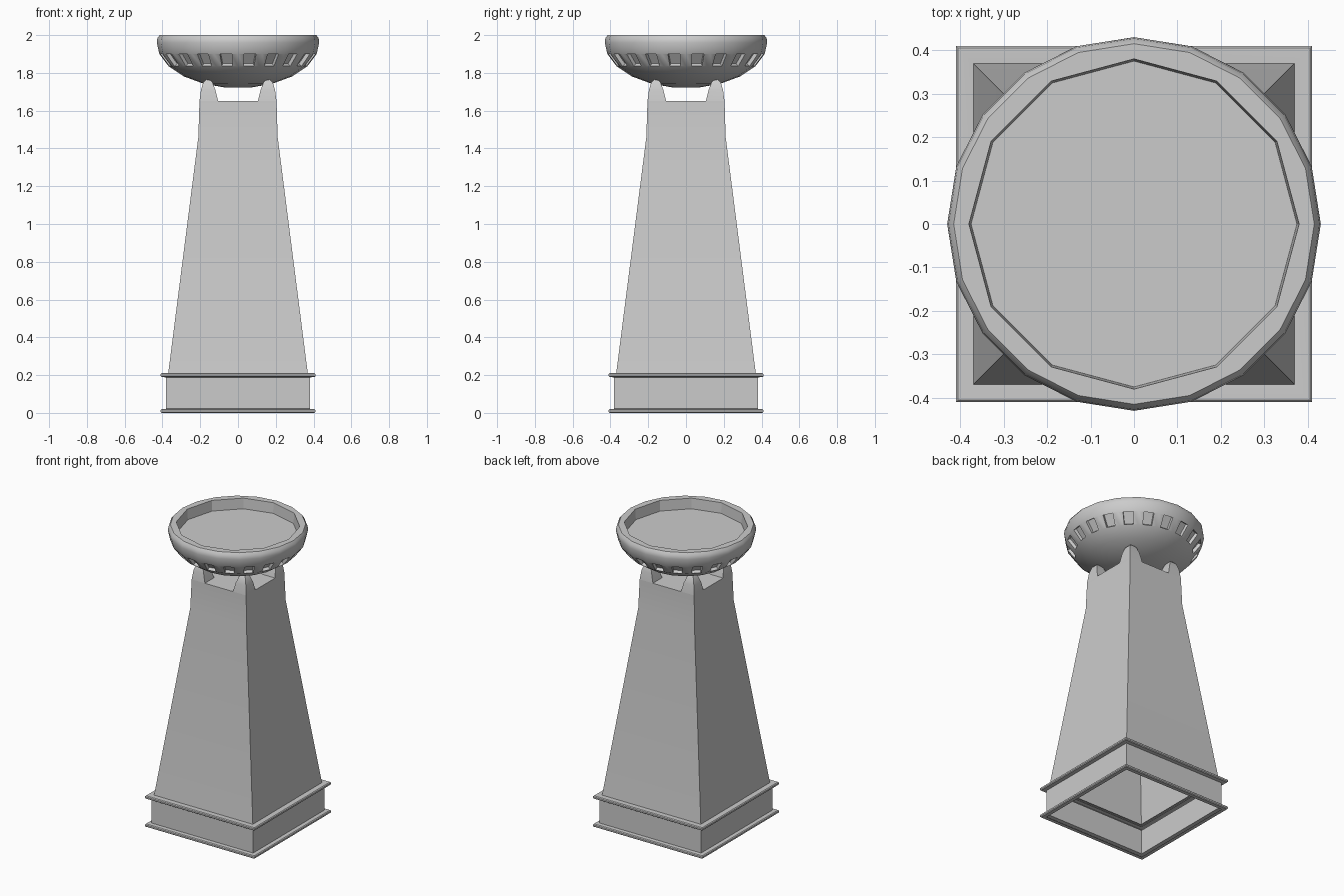
import bpy, bmesh
from math import sin, cos, pi, radians, sqrt
from mathutils import Vector

if "Cube" in bpy.data.objects:
    bpy.data.objects.remove(bpy.data.objects["Cube"])


def ring(bm, n, r, z, rot=0.0):
    return [bm.verts.new((r * cos(rot + 2 * pi * i / n), r * sin(rot + 2 * pi * i / n), z))
            for i in range(n)]


def skin(bm, rings):
    """Join successive rings with quads; returns the faces band by band."""
    bands = []
    for a, b in zip(rings, rings[1:]):
        n = len(a)
        bands.append([bm.faces.new((a[i], a[(i + 1) % n], b[(i + 1) % n], b[i])) for i in range(n)])
    return bands


def finish(name, bm, angle=30):
    me = bpy.data.meshes.new(name)
    bm.normal_update()
    bm.to_mesh(me)
    bm.free()
    ob = bpy.data.objects.new(name, me)
    bpy.context.collection.objects.link(ob)
    bpy.ops.object.select_all(action='DESELECT')
    ob.select_set(True)
    bpy.context.view_layer.objects.active = ob
    bpy.ops.object.shade_smooth_by_angle(angle=radians(angle))
    return ob


def square_loft(name, profile, cap_top=False):
    """Loft square rings from (half width, z) pairs."""
    bm = bmesh.new()
    rings = [ring(bm, 4, h * sqrt(2), z, pi / 4) for h, z in profile]
    skin(bm, rings)
    if cap_top:
        bm.faces.new(rings[-1])
    return finish(name, bm)


# Hollow plinth with a rounded moulding at bottom and top
square_loft("plinth", [(.38, 0), (.405, 0), (.41, .005), (.41, .015), (.405, .02), (.38, .022),
                       (.38, .188), (.405, .19), (.41, .195), (.41, .205), (.405, .21),
                       (.37, .21), (.35, .205)])

# Tapered hollow shaft
square_loft("shaft", [(.37, .205), (.21, 1.46), (.204, 1.65)], cap_top=True)

# Four corner prongs that carry the bowl: (z, inner, outer)
PRONG = [(1.65, .105, .204), (1.71, .12, .196), (1.75, .135, .184), (1.766, .15, .168)]
for k in range(4):
    bm = bmesh.new()
    rings = []
    for z, a, b in PRONG:
        pts = [(a, a), (b, a), (b, b), (a, b)]
        for _ in range(k):
            pts = [(-y, x) for x, y in pts]
        rings.append([bm.verts.new((x, y, z)) for x, y in pts])
    skin(bm, rings)
    bm.faces.new(rings[-1])
    finish(f"prong_{k + 1}", bm)

# Bowl: 20-sided squashed sphere, bottom to rim
bm = bmesh.new()
rings = [ring(bm, 20, .43 * cos(radians(t)), 1.96 - .24 * sin(radians(t)))
         for t in (80, 65, 48, 31.4, 14.5, 0)]
rings += [ring(bm, 20, .427, 1.983), ring(bm, 20, .415, 2.0)]
bands = skin(bm, rings)
bm.faces.new(rings[0][::-1])

# 12-sided basin inside the rim
basin = [ring(bm, 12, .38, 2.0), ring(bm, 12, .375, 1.93)]
skin(bm, basin)
bm.faces.new(basin[1])
edges = [e for e in bm.edges if e.is_boundary]
bmesh.ops.triangle_fill(bm, use_beauty=True, use_dissolve=False, edges=edges, normal=(0, 0, 1))

# Recessed panels around the bowl, one per side
bm.normal_update()
panels = bands[3]
bmesh.ops.inset_individual(bm, faces=panels, thickness=.001, use_even_offset=True)
for f in panels:
    c = f.calc_center_median()
    tangent = Vector((-c.y, c.x, 0)).normalized()
    for v in f.verts:
        v.co -= tangent * (v.co - c).dot(tangent) * .5
bm.normal_update()
bmesh.ops.inset_individual(bm, faces=panels, thickness=.001, depth=-.02, use_even_offset=True)
finish("bowl", bm, 28)
